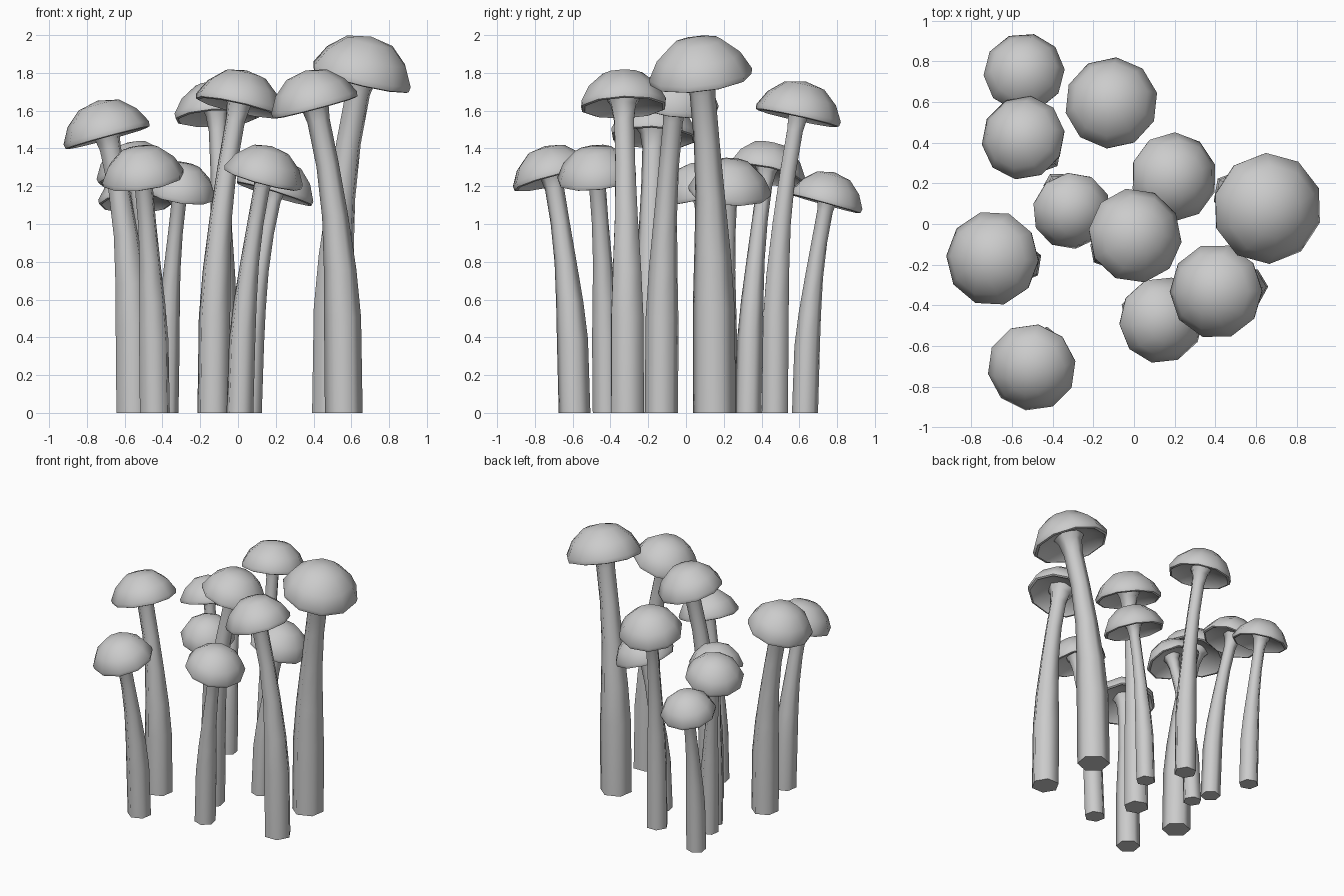
import bpy
import bmesh
from math import cos, sin, tau
from mathutils import Vector

cube = bpy.data.objects.get("Cube")
if cube:
    bpy.data.objects.remove(cube, do_unlink=True)

grey = bpy.data.materials.new("plain_grey")
grey.use_nodes = True
colour = (0.6, 0.6, 0.6, 1)
grey.diffuse_color = colour
grey.node_tree.nodes["Principled BSDF"].inputs["Base Color"].default_value = colour

# Cap profile from the underside, round the lip, up to the crown (radius, height)
CAP = [(0.2, 0.28), (0.6, 0.17), (0.86, 0.05), (0.92, -0.01), (0.98, 0.01), (1, 0.12),
       (0.81, 0.47), (0.47, 0.77)]
# Stem stations: height fraction, radius fraction
STEM = [(0, 1), (0.3, 0.98), (0.45, 0.86), (0.62, 0.69), (0.78, 0.6),
        (0.92, 0.6), (0.97, 0.75), (1, 1.05)]


def ring(bm, centre, axis, radius, sides, turn):
    """Add a ring of vertices square to the axis."""
    rot = Vector((0, 0, 1)).rotation_difference(axis)
    return [bm.verts.new(centre + rot @ Vector((radius * cos(turn + tau * i / sides),
                                                radius * sin(turn + tau * i / sides), 0)))
            for i in range(sides)]


def bridge(bm, rings):
    for a, b in zip(rings, rings[1:]):
        for i in range(len(a)):
            j = (i + 1) % len(a)
            bm.faces.new((a[i], a[j], b[j], b[i]))


def finish(bm, name, angle):
    bmesh.ops.recalc_face_normals(bm, faces=bm.faces)
    mesh = bpy.data.meshes.new(name)
    bm.to_mesh(mesh)
    bm.free()
    mesh.materials.append(grey)
    obj = bpy.data.objects.new(name, mesh)
    bpy.context.collection.objects.link(obj)
    bpy.ops.object.select_all(action="DESELECT")
    obj.select_set(True)
    bpy.context.view_layer.objects.active = obj
    bpy.ops.object.shade_smooth_by_angle(angle=angle)


def mushroom(number, cap_xy, cap_r, top, base_xy, base_r):
    base = Vector((*base_xy, 0))
    lean = Vector((*cap_xy, 0)) - base
    axis = (Vector((0, 0, 1)) + lean * 3.2 / top).normalized()
    rim = Vector((*cap_xy, top - 0.87 * cap_r))
    turn = number * 0.7

    # Domed cap with a hollow underside
    bm = bmesh.new()
    rings = [ring(bm, rim + axis * h * cap_r, axis, r * cap_r, 10, turn) for r, h in CAP]
    bridge(bm, rings)
    bm.faces.new(rings[0])
    crown = bm.verts.new(rim + axis * 0.87 * cap_r)
    for i in range(10):
        bm.faces.new((rings[-1][i], rings[-1][(i + 1) % 10], crown))
    finish(bm, f"cap_{number}", 0.85)

    # Six-sided stem that starts upright, bends (later if tall) and flares into the cap
    bm = bmesh.new()
    bend = 2.7 if top > 1.5 else 2
    end = rim + axis * 0.29 * cap_r
    sweep = Vector((end.x - base.x, end.y - base.y, 0))
    rings = []
    for t, r in STEM:
        centre = base + sweep * t ** bend + Vector((0, 0, end.z * t))
        direction = (sweep * bend * t ** (bend - 1) + Vector((0, 0, end.z))).normalized()
        rings.append(ring(bm, centre, direction, base_r * r, 6, turn))
    bridge(bm, rings)
    bm.faces.new(rings[0])
    bm.faces.new(rings[-1])
    finish(bm, f"stem_{number}", 1.2)


# Cap position, cap radius, top height, base position, base radius
CLUSTER = [
    ((-0.54, 0.74), 0.20, 1.28, (-0.53, 0.63), 0.07),
    ((-0.54, 0.42), 0.21, 1.44, (-0.43, 0.33), 0.07),
    ((-0.11, 0.59), 0.23, 1.76, (-0.08, 0.47), 0.08),
    ((0.19, 0.23), 0.22, 1.35, (0.06, 0.20), 0.07),
    ((0.65, 0.08), 0.275, 2.0, (0.50, 0.15), 0.115),
    ((-0.31, 0.07), 0.195, 1.33, (-0.38, 0.19), 0.065),
    ((0.0, -0.06), 0.235, 1.82, (-0.13, -0.13), 0.09),
    ((-0.69, -0.17), 0.235, 1.66, (-0.55, -0.19), 0.10),
    ((0.41, -0.33), 0.235, 1.82, (0.56, -0.31), 0.10),
    ((0.13, -0.47), 0.215, 1.42, (0.01, -0.42), 0.075),
    ((-0.50, -0.70), 0.22, 1.42, (-0.44, -0.59), 0.085),
]
for n, spec in enumerate(CLUSTER, 1):
    mushroom(n, *spec)
